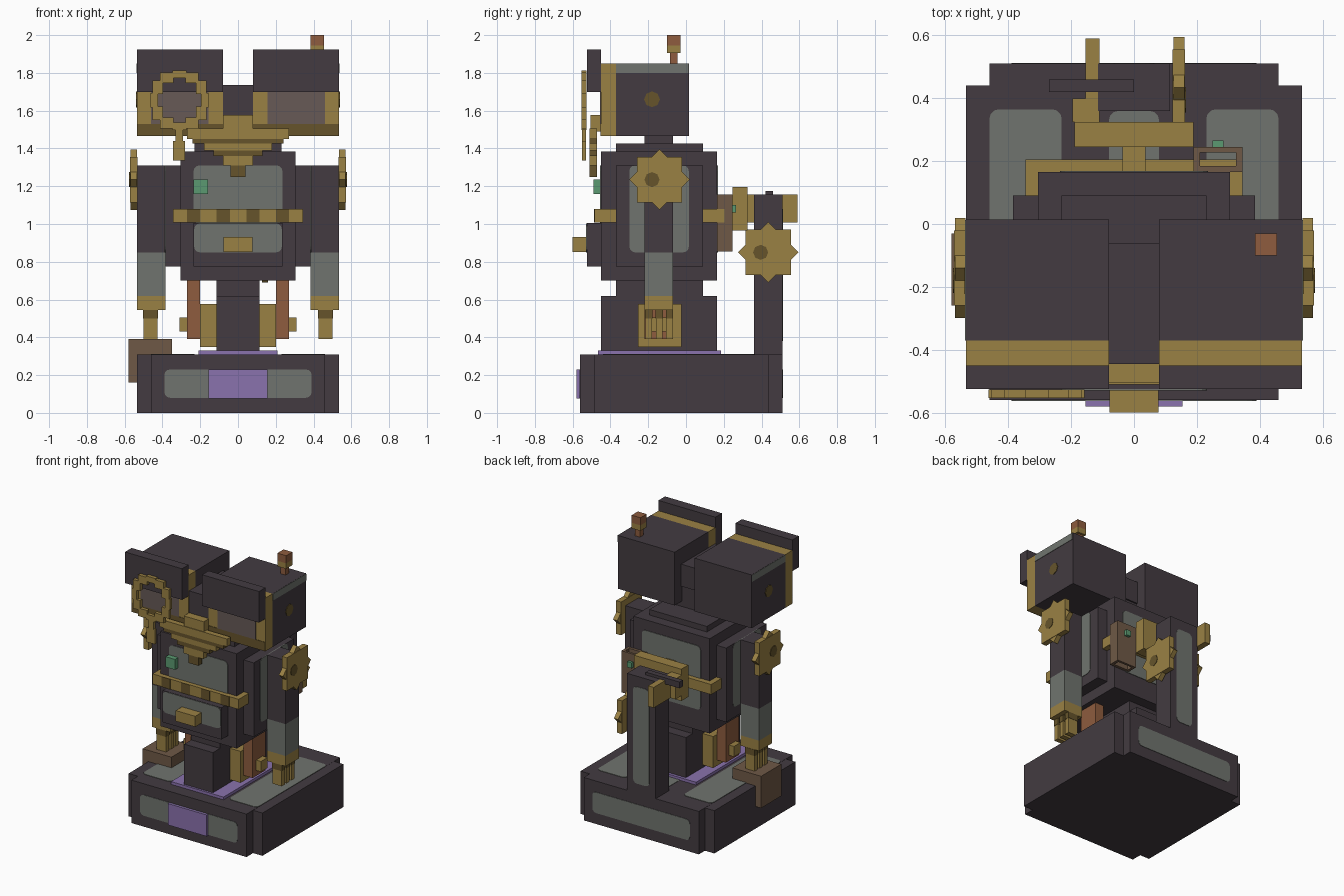
import bpy, bmesh, math
from mathutils import Matrix

if "Cube" in bpy.data.objects:
    bpy.data.objects.remove(bpy.data.objects["Cube"])


def material(name, code):
    srgb = [int(code[i:i + 2], 16) / 255 for i in (0, 2, 4)]
    col = [c / 12.92 if c < 0.04 else ((c + 0.055) / 1.055) ** 2.4 for c in srgb] + [1]
    m = bpy.data.materials.new(name)
    m.use_nodes = True
    m.diffuse_color = col
    m.node_tree.nodes["Principled BSDF"].inputs["Base Color"].default_value = col
    return m


DARK = material("dark iron", "433b41")
GREY = material("worn grey", "70746e")
BRASS = material("brass", "9a8144")
DIM = material("dull brass", "66542b")
COPPER = material("copper", "8e5c3e")
LEATHER = material("brown leather", "6f5946")
PURPLE = material("purple", "8a72ad")
GREEN = material("green", "5b9a71")
LENS = material("lens", "675a56")


def finish(name, bm, mat):
    mesh = bpy.data.meshes.new(name)
    bm.to_mesh(mesh)
    bm.free()
    mesh.materials.append(mat)
    ob = bpy.data.objects.new(name, mesh)
    bpy.context.collection.objects.link(ob)
    return ob


def box(name, mat, x, y, z, round_axis=None, radius=0.03):
    """Box from axis ranges, optionally rounding the corners around one axis."""
    bm = bmesh.new()
    bmesh.ops.create_cube(bm, size=1)
    for v in bm.verts:
        for i, (lo, hi) in enumerate((x, y, z)):
            v.co[i] = lo + (v.co[i] + 0.5) * (hi - lo)
    if round_axis is not None:
        edges = [e for e in bm.edges
                 if abs((e.verts[0].co - e.verts[1].co).normalized()[round_axis]) > 0.9]
        bmesh.ops.bevel(bm, geom=edges, offset=radius, segments=3, profile=0.5, affect='EDGES')
    return finish(name, bm, mat)


def pair(name, mat, x, y, z, round_axis=None):
    """The same box on both sides of the model."""
    box("left_" + name, mat, x, y, z, round_axis)
    box("right_" + name, mat, (-x[1], -x[0]), y, z, round_axis)


def mid(name, mat, half, y, z, round_axis=None):
    box(name, mat, (-half, half), y, z, round_axis)


def disc(name, mat, x, y, z, r, sides=8, depth=0.008):
    bm = bmesh.new()
    bmesh.ops.create_cone(bm, cap_ends=True, segments=sides, radius1=r, radius2=r, depth=depth)
    bmesh.ops.transform(bm, verts=bm.verts, matrix=Matrix.Translation((x, y, z))
                        @ Matrix.Rotation(math.pi / 2, 4, 'Y'))
    finish(name, bm, mat)


def gear(name, x, y, z, out):
    """Eight-pointed cog made of two crossed square plates."""
    bm = bmesh.new()
    for turn, size, thick in ((0, 0.24, 0.04), (math.pi / 4, 0.226, 0.034)):
        m = (Matrix.Translation((x, y, z)) @ Matrix.Rotation(turn, 4, 'X')
             @ Matrix.Diagonal((thick, size, size, 1)))
        bmesh.ops.create_cube(bm, size=1, matrix=m)
    finish(name, bm, BRASS)
    disc(name + "_hub", DIM, x + out * 0.019, y - 0.04, z, 0.04)


# Base
mid("base_long", DARK, 0.46, (-0.56, 0.51), (0, 0.31))
mid("base_wide", DARK, 0.535, (-0.485, 0.44), (0, 0.309))
mid("base_front_panel", GREY, 0.39, (-0.563, -0.55), (0.08, 0.23), 1)
mid("base_back_panel", GREY, 0.39, (0.5, 0.513), (0.08, 0.23), 1)
pair("base_top_panel", GREY, (0.23, 0.46), (-0.44, 0.365), (0.3, 0.313), 2)
mid("base_rear_panel", GREY, 0.08, (0.17, 0.36), (0.3, 0.313), 2)
mid("name_plate", PURPLE, 0.155, (-0.58, -0.55), (0.075, 0.23))
mid("floor_mat", PURPLE, 0.21, (-0.465, 0.185), (0.31, 0.33))

# Pedestal and hips
mid("pedestal", DARK, 0.115, (-0.45, 0.165), (0.33, 0.62))
mid("waist", DARK, 0.115, (-0.37, 0.09), (0.62, 0.7))
pair("hip_block", BRASS, (0.115, 0.2), (-0.255, -0.025), (0.35, 0.577))
pair("hip_rod", COPPER, (0.2, 0.27), (-0.22, -0.07), (0.39, 0.7))
pair("hip_bolt", BRASS, (0.27, 0.31), (-0.18, -0.105), (0.43, 0.505))

# Torso
mid("torso", DARK, 0.305, (-0.45, 0.165), (0.7, 1.385))
pair("torso_side", DARK, (0.3, 0.385), (-0.37, 0.09), (0.775, 1.31))
pair("side_panel", GREY, (0.38, 0.388), (-0.3, 0.015), (0.85, 1.31), 0)
mid("chest_panel", GREY, 0.235, (-0.454, -0.445), (1.0, 1.31), 1)
mid("back_panel", GREY, 0.235, (0.16, 0.169), (0.85, 1.31), 1)
mid("belly_plate", DARK, 0.235, (-0.525, -0.45), (0.775, 1.005))
mid("belly_panel", GREY, 0.232, (-0.529, -0.52), (0.85, 1.003), 1)
mid("belly_knob", BRASS, 0.078, (-0.6, -0.525), (0.853, 0.93))
box("chest_button", GREEN, (-0.235, -0.16), (-0.49, -0.45), (1.16, 1.235))
mid("belt", BRASS, 0.345, (-0.485, 0.205), (1.007, 1.08))
for i in range(4):
    c = -0.235 + i * 0.157
    box("belt_stripe_%d" % i, DIM, (c - 0.035, c + 0.035), (-0.488, -0.48), (1.007, 1.08))

# Neck and head
mid("collar", DARK, 0.23, (-0.37, 0.09), (1.385, 1.425))
mid("neck", DARK, 0.15, (-0.22, -0.07), (1.42, 1.6))
mid("bridge", DARK, 0.08, (-0.445, -0.06), (1.575, 1.735))
mid("nose", BRASS, 0.08, (-0.505, -0.37), (1.49, 1.577))
pair("eye_housing", DARK, (0.08, 0.535), (-0.37, 0.015), (1.465, 1.85))
pair("eye_rim", BRASS, (0.08, 0.535), (-0.45, -0.37), (1.465, 1.85))
pair("eye_rim_sill", DIM, (0.08, 0.535), (-0.453, -0.445), (1.465, 1.53))
pair("eye_lens", LENS, (0.155, 0.46), (-0.455, -0.445), (1.53, 1.8))
pair("brow", DARK, (0.08, 0.535), (-0.525, -0.45), (1.7, 1.925))
pair("housing_strip", GREY, (0.53, 0.538), (-0.37, 0.012), (1.8, 1.849))
for side, s in (("left", 1), ("right", -1)):
    disc(side + "_housing_bolt", DIM, s * 0.535, -0.18, 1.66, 0.042)

# Stepped moustache
for i, (half, lo, hi) in enumerate(((0.27, 1.45, 1.505), (0.24, 1.425, 1.45), (0.18, 1.39, 1.425),
                                    (0.13, 1.36, 1.39), (0.08, 1.31, 1.36), (0.04, 1.25, 1.31))):
    mid("moustache_%d" % i, DIM if i % 2 else BRASS, half, (-0.51, -0.47), (lo, hi))

# Antenna
box("antenna_stem", COPPER, (0.4, 0.44), (-0.085, -0.045), (1.84, 1.91))
box("antenna_ring", BRASS, (0.385, 0.455), (-0.1, -0.03), (1.905, 1.945))
box("antenna_tip", COPPER, (0.385, 0.455), (-0.1, -0.03), (1.945, 2.0))

# Monocle ring with its handle
bm = bmesh.new()
for i in range(12):
    a = i * math.tau / 12
    m = (Matrix.Translation((-0.31 + 0.133 * math.cos(a), -0.54, 1.655 + 0.138 * math.sin(a)))
         @ Matrix.Diagonal((0.04 + 0.035 * abs(math.sin(a)), 0.026,
                            0.04 + 0.035 * abs(math.cos(a)), 1)))
    bmesh.ops.create_cube(bm, size=1, matrix=m)
finish("monocle_ring", bm, BRASS)
box("monocle_stem", BRASS, (-0.33, -0.29), (-0.55, -0.53), (1.4, 1.53))
box("monocle_grip", BRASS, (-0.345, -0.28), (-0.55, -0.53), (1.335, 1.44))

# Arms, hands and shoulder cogs
pair("arm", DARK, (0.385, 0.535), (-0.22, -0.07), (0.85, 1.31))
pair("forearm", GREY, (0.385, 0.535), (-0.22, -0.07), (0.62, 0.85))
pair("cuff", BRASS, (0.385, 0.535), (-0.22, -0.07), (0.545, 0.62))
for i in range(3):
    y = -0.215 + i * 0.055
    pair("finger_%d" % i, BRASS, (0.425, 0.5), (y, y + 0.035), (0.39, 0.55))
    pair("finger_joint_%d" % i, DIM, (0.423, 0.502), (y - 0.002, y + 0.037), (0.5, 0.545))
for side, s in (("left", 1), ("right", -1)):
    gear(side + "_shoulder_cog", s * 0.553, -0.14, 1.235, s)

# Case held by the right hand
box("hand_case", LEATHER, (-0.58, -0.35), (-0.26, -0.03), (0.16, 0.39))

# Rear post and linkage
mid("rear_post", DARK, 0.115, (0.36, 0.51), (0.31, 1.155))
mid("post_panel", GREY, 0.065, (0.505, 0.513), (0.38, 1.08), 1)
gear("post_cog", 0.143, 0.435, 0.85, 1)
mid("linkage", BRASS, 0.037, (0.16, 0.25), (1.007, 1.155))
mid("linkage_bar", BRASS, 0.19, (0.245, 0.325), (0.965, 1.195))
box("tool_block", BRASS, (-0.195, -0.115), (0.325, 0.4), (1.007, 1.155))
box("tool_bar", BRASS, (-0.155, -0.11), (0.32, 0.59), (1.007, 1.155))
box("tool_blade", DARK, (-0.27, 0), (0.42, 0.46), (1.13, 1.175))

# Open pouch on the back
pair_y = ((0.165, 0.185), (0.228, 0.245))
for i, y in enumerate(pair_y):
    box("pouch_wall_%d" % i, LEATHER, (0.19, 0.345), y, (0.855, 1.155))
for i, x in enumerate(((0.19, 0.21), (0.325, 0.345))):
    box("pouch_end_%d" % i, LEATHER, x, (0.165, 0.245), (0.855, 1.155))
box("pouch_button", GREEN, (0.25, 0.285), (0.24, 0.265), (1.06, 1.1))
